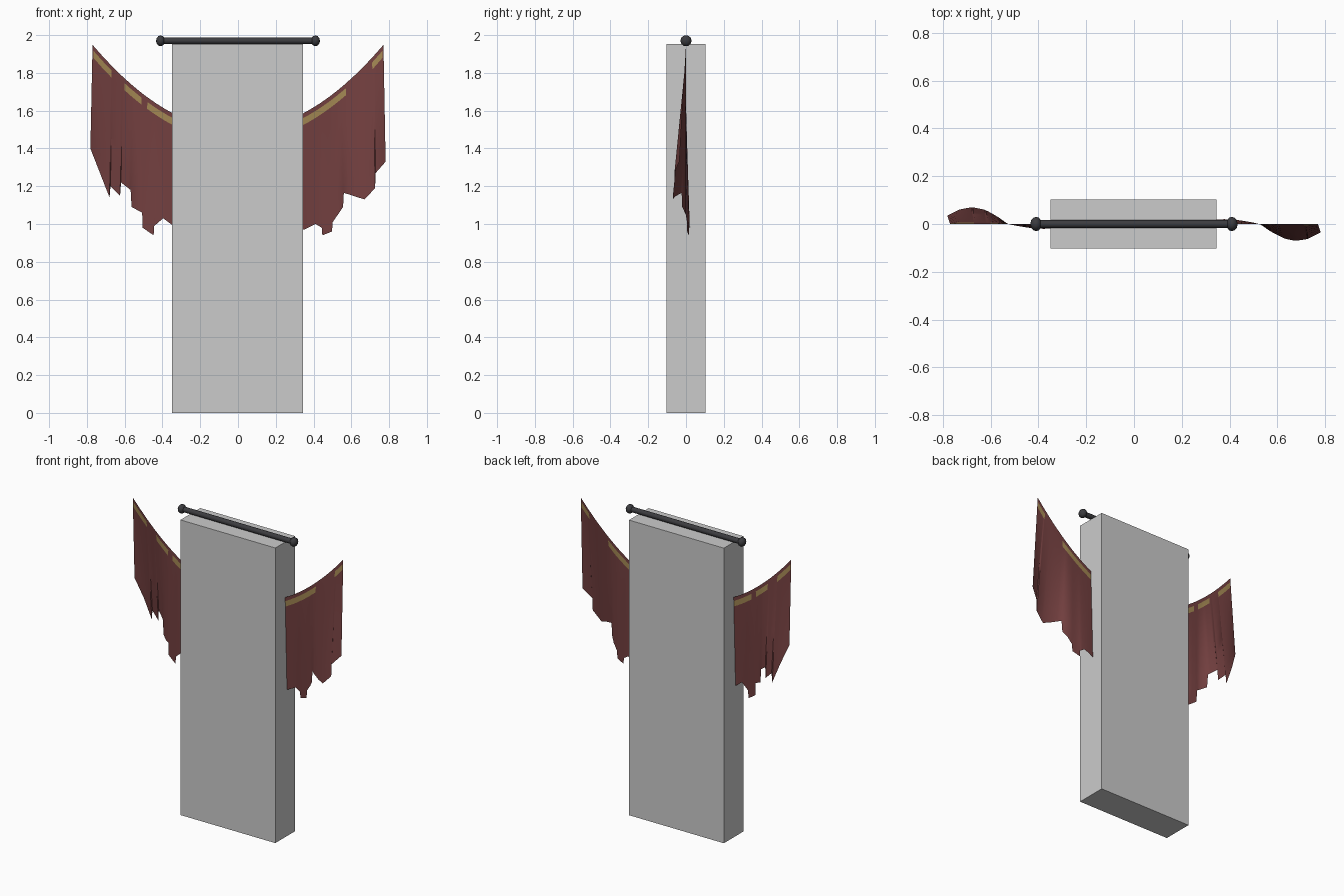
import bpy, bmesh, math, random

if "Cube" in bpy.data.objects:
    bpy.data.objects.remove(bpy.data.objects["Cube"])
random.seed(4)


def material(name, rgb, alpha=1.0):
    m = bpy.data.materials.new(name)
    m.diffuse_color = (*rgb, alpha)
    m.use_nodes = True
    m.node_tree.nodes["Principled BSDF"].inputs["Base Color"].default_value = m.diffuse_color
    return m


RED = material("faded red cloth", (0.17, 0.05, 0.05))
GOLD = material("worn gold trim", (0.36, 0.24, 0.085))
IRON = material("black iron", (0.045, 0.045, 0.05))
GREY = material("pale grey", (0.6, 0.6, 0.6), 0.5)


def finish(bm, name, mats, smooth=None):
    me = bpy.data.meshes.new(name)
    bm.to_mesh(me)
    bm.free()
    ob = bpy.data.objects.new(name, me)
    bpy.context.collection.objects.link(ob)
    for m in mats:
        me.materials.append(m)
    if smooth:
        bpy.ops.object.select_all(action='DESELECT')
        ob.select_set(True)
        bpy.context.view_layer.objects.active = ob
        bpy.ops.object.shade_smooth_by_angle(angle=math.radians(smooth))
    return ob


def interp(pts, x):
    for (x0, z0), (x1, z1) in zip(pts, pts[1:]):
        if x0 <= x <= x1:
            return z0 + (z1 - z0) * (x - x0) / (x1 - x0)
    return pts[-1][1]


def cloth(name, hem, top, depth, gold, band, step=0.05, flare=0.0):
    """Sheet between a top curve and a ragged hem, with a broken gold band."""
    lo, hi = hem[0][0], hem[-1][0]
    n = round((hi - lo) / step)
    xs = {p[0] for p in hem} | {lo + (hi - lo) * i / n for i in range(n)}
    xs |= {v for seg in gold for v in seg if lo < v < hi}
    bm = bmesh.new()
    cols = []
    for x in sorted(xs):
        zt, zb = top(x), interp(hem, x)
        a, b = zt - band[0], zt - band[1]
        zs = [zt, a, b] + [b + (zb - b) * k / 6 for k in range(1, 7)]
        col = []
        for z in zs:
            t = (zt - z) / (zt - zb)
            col.append(bm.verts.new((x * (1 + flare * t), depth(x, t), z)))
        cols.append(col)
    for c, d in zip(cols, cols[1:]):
        mid = (c[0].co.x + d[0].co.x) / 2
        for k in range(len(c) - 1):
            f = bm.faces.new((c[k], c[k + 1], d[k + 1], d[k]))
            if k == 1 and any(s <= mid <= e for s, e in gold):
                f.material_index = 1
    return finish(bm, name, [RED, GOLD], 50)


# wide swagged banner with a torn hem
swag_hem = [(-.77, 1.40), (-.67, 1.14), (-.665, 1.20), (-.615, 1.15), (-.61, 1.22),
            (-.56, 1.18), (-.555, 1.09), (-.50, 1.06), (-.497, .98), (-.44, .94),
            (-.437, .99), (-.39, 1.03), (-.35, 1.0), (-.25, .92), (-.245, .98),
            (-.12, .90), (-.115, .95), (.03, .88), (.035, .94), (.2, .91), (.205, .97),
            (.345, .97), (.405, 1.0), (.437, .98), (.44, .94), (.49, .96), (.494, 1.01),
            (.548, 1.09), (.552, 1.165), (.66, 1.13), (.715, 1.19), (.718, 1.27), (.77, 1.33)]


def swag_depth(x, t):
    s = math.sin(math.pi * (abs(x) - .52) / .3)
    return -math.copysign(.07 if s > 0 else .02, x) * t * s * min(1, abs(x) / .3)


cloth("swag_banner", swag_hem, lambda x: 1.495 + .765 * x * x, swag_depth,
      [(-.765, -.67), (-.6, -.51), (-.48, -.2), (-.1, .15), (.25, .57), (.71, .765)],
      (.025, .062), flare=.015)

# tall banner hanging from the rod, down through the casing
tall_hem, x = [], -.345
while x < .3:
    z = random.uniform(.1, .3)
    tall_hem += [(x, z), (x + .07, z - .06)]
    x += .075
tall_hem.append((.345, .25))
cloth("hanging_banner", tall_hem, lambda x: 1.96,
      lambda x, t: -.04 * t * (.6 + .5 * math.cos(x * 18)),
      [(-.3, -.05), (.05, .3)], (.08, .12))

# plain upright casing around the hanging banner
bm = bmesh.new()
bmesh.ops.create_cube(bm, size=1)
for v in bm.verts:
    v.co = (v.co.x * .694 - .002, v.co.y * .206, (v.co.z + .5) * 1.952)
finish(bm, "casing", [GREY])

# rod with a knob at each end
bpy.ops.mesh.primitive_cylinder_add(vertices=12, radius=.017, depth=.83,
                                    location=(0, 0, 1.97), rotation=(0, math.pi / 2, 0))
rod = bpy.context.object
rod.name = "rod"
rod.data.materials.append(IRON)
bpy.ops.object.shade_smooth_by_angle(angle=math.radians(40))
for side, label in ((-1, "left"), (1, "right")):
    bpy.ops.mesh.primitive_uv_sphere_add(segments=10, ring_count=6, radius=.03,
                                         location=(side * .41, 0, 1.97),
                                         rotation=(0, math.pi / 2, 0))
    knob = bpy.context.object
    knob.name = label + "_knob"
    knob.scale = (1, 1, .8)
    knob.data.materials.append(IRON)
    bpy.ops.object.shade_smooth_by_angle(angle=math.radians(60))
